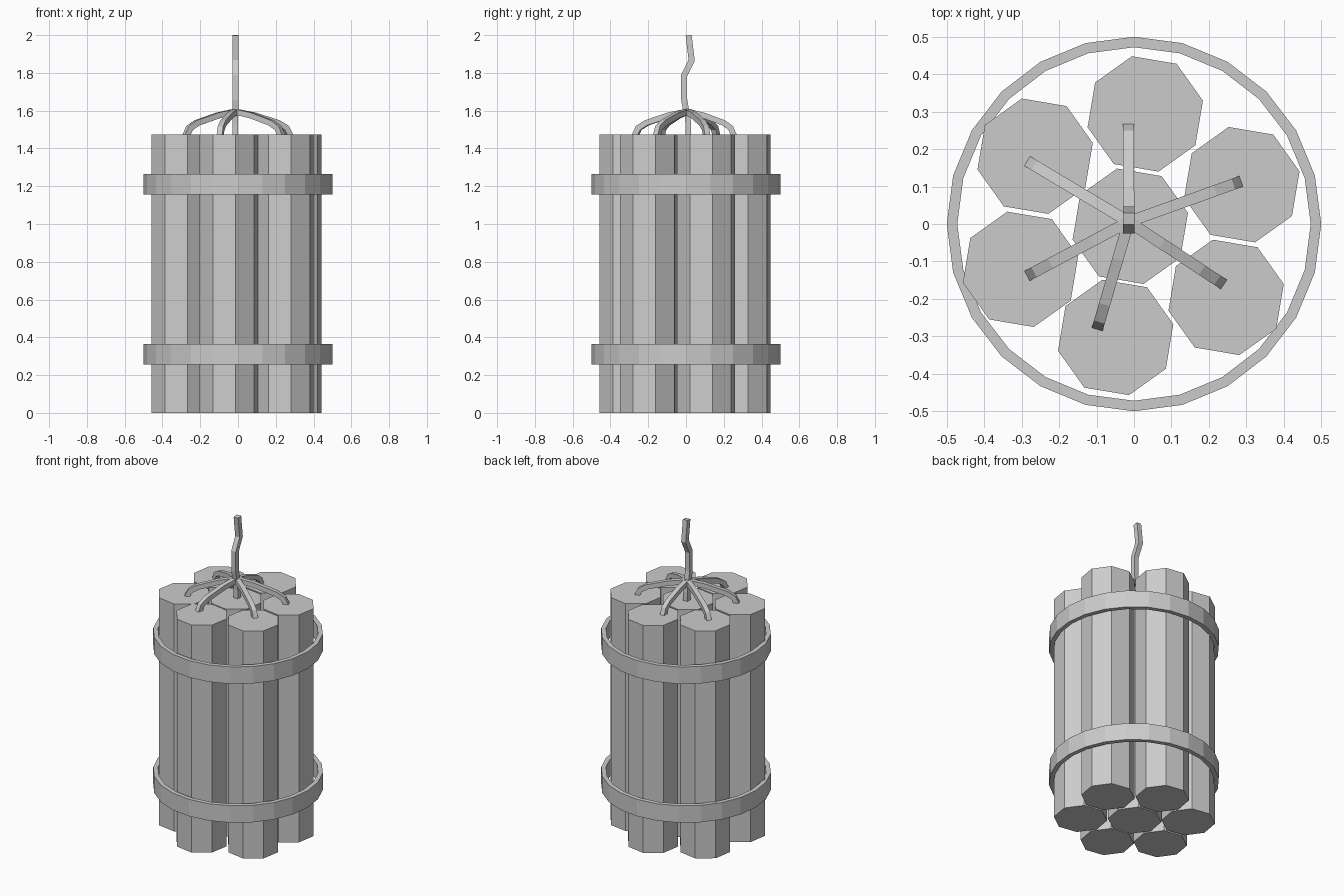
import bpy, bmesh, math
from mathutils import Vector

if "Cube" in bpy.data.objects:
    bpy.data.objects.remove(bpy.data.objects["Cube"], do_unlink=True)

GREY = (0.6, 0.6, 0.6, 1)
mat = bpy.data.materials.new("plain grey")
mat.use_nodes = True
mat.diffuse_color = GREY
mat.node_tree.nodes["Principled BSDF"].inputs["Base Color"].default_value = GREY


def add_object(name, bm):
    bmesh.ops.recalc_face_normals(bm, faces=bm.faces)
    mesh = bpy.data.meshes.new(name)
    bm.to_mesh(mesh)
    bm.free()
    mesh.materials.append(mat)
    obj = bpy.data.objects.new(name, mesh)
    bpy.context.collection.objects.link(obj)
    return obj


def circle(radius, sides, z, turn=0.0):
    return [Vector((radius * math.cos(turn + math.tau * i / sides),
                    radius * math.sin(turn + math.tau * i / sides), z))
            for i in range(sides)]


def loft(bm, loops, closed=False):
    """Bridge loops of points; cap the ends unless the loft is closed."""
    rings = [[bm.verts.new(p) for p in loop] for loop in loops]
    n = len(rings[0])
    pairs = list(zip(rings, rings[1:]))
    if closed:
        pairs.append((rings[-1], rings[0]))
    else:
        bm.faces.new(rings[0])
        bm.faces.new(rings[-1])
    for a, b in pairs:
        for i in range(n):
            j = (i + 1) % n
            bm.faces.new((a[i], a[j], b[j], b[i]))


def square_tube(name, path, side, width):
    """Sweep a square along a path that lies in the plane normal to side."""
    pts = [Vector(p) for p in path]
    side = Vector(side).normalized()
    h = width / 2
    loops = []
    for i, p in enumerate(pts):
        dirs = [(b - a).normalized() for a, b in zip(pts, pts[1:])][max(i - 1, 0):i + 1]
        tangent = sum(dirs, Vector()).normalized()
        up = side.cross(tangent) * (h / max(tangent.dot(dirs[0]), 0.5))
        s = side * h
        loops.append([p + s + up, p - s + up, p - s - up, p + s - up])
    bm = bmesh.new()
    loft(bm, loops)
    add_object(name, bm)


# Bundle of eight-sided sticks
TOP = 1.475
centres = [(-0.01, -0.006), (0.03, 0.294), (0.288, 0.105), (0.246, -0.196),
           (-0.049, -0.303), (-0.303, -0.121), (-0.264, 0.181)]
for k, (x, y) in enumerate(centres):
    bm = bmesh.new()
    turn = math.radians(13)
    loft(bm, [circle(0.158, 8, 0, turn), circle(0.158, 8, TOP, turn)])
    stick = add_object(f"stick_{k + 1}", bm)
    stick.location = (x, y, 0)

# Two straps around the bundle
for name, low in (("lower_strap", 0.255), ("upper_strap", 1.155)):
    high = low + 0.11
    bm = bmesh.new()
    loft(bm, [circle(0.5, 24, low), circle(0.5, 24, high),
              circle(0.472, 24, high), circle(0.472, 24, low)], closed=True)
    add_object(name, bm)

# Fuse branches arching from the knot down to each outer stick
knot = Vector((-0.014, 0.006, 1.595))
tips = [(-0.015, 0.255), (0.275, 0.11), (0.23, -0.155),
        (-0.095, -0.27), (-0.275, -0.133), (-0.275, 0.162)]
profile = [(0, 1.595), (0.35, 1.575), (0.78, 1.535), (0.93, 1.508), (1, 1.465)]
for k, (x, y) in enumerate(tips):
    dx, dy = x - knot.x, y - knot.y
    path = [(knot.x + dx * t, knot.y + dy * t, z) for t, z in profile]
    square_tube(f"fuse_branch_{k + 1}", path, (-dy, dx, 0), 0.03)

# Short centre branch and the crooked main fuse
square_tube("fuse_branch_centre",
            [(knot.x, 0.012, 1.465), (knot.x, 0.012, 1.53), knot], (1, 0, 0), 0.03)
square_tube("main_fuse",
            [(knot.x, 0.004, 1.58), (knot.x, -0.01, 1.66), (knot.x, -0.01, 1.785),
             (knot.x, 0.03, 1.865), (knot.x, 0.014, 2.0)], (1, 0, 0), 0.032)
